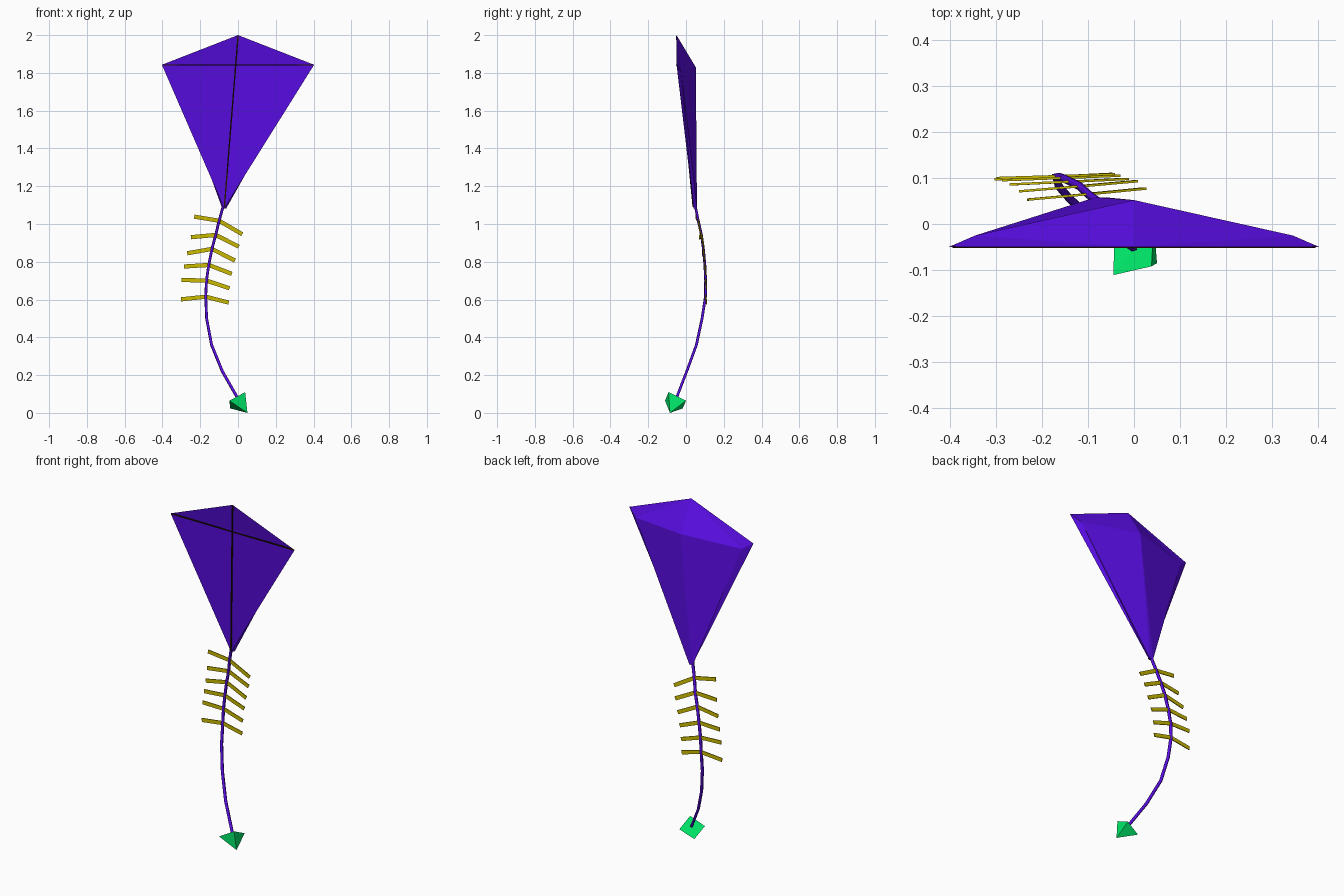
import bpy, bmesh
from mathutils import Vector

if "Cube" in bpy.data.objects:
    bpy.data.objects.remove(bpy.data.objects["Cube"])


def material(name, rgb):
    m = bpy.data.materials.new(name)
    m.diffuse_color = (*rgb, 1)
    m.use_nodes = True
    m.node_tree.nodes["Principled BSDF"].inputs["Base Color"].default_value = m.diffuse_color
    return m


PURPLE = material("purple cloth", (0.105, 0.004, 0.8))
YELLOW = material("olive yellow ribbon", (0.60, 0.50, 0.0))
GREEN = material("green weight", (0.0, 0.8, 0.14))
DARK = material("dark brown spar", (0.02, 0.006, 0.0))


def solid(name, verts, faces, mat):
    mesh = bpy.data.meshes.new(name)
    mesh.from_pydata(verts, [], faces)
    bm = bmesh.new()
    bm.from_mesh(mesh)
    bmesh.ops.recalc_face_normals(bm, faces=bm.faces)
    bm.to_mesh(mesh)
    bm.free()
    mesh.materials.append(mat)
    ob = bpy.data.objects.new(name, mesh)
    bpy.context.collection.objects.link(ob)
    return ob


def bar(name, a, b, width, depth, mat):
    """Flat rectangular bar from a to b; depth runs along y."""
    a, b = Vector(a), Vector(b)
    d = (b - a).normalized()
    across = d.cross(Vector((0, 1, 0))).normalized()
    w, t = across * width / 2, across.cross(d) * depth / 2
    verts = [p + s for p in (a, b) for s in (w + t, w - t, -w - t, -w + t)]
    faces = [(0, 1, 2, 3), (7, 6, 5, 4)]
    faces += [(i, i + 4, (i + 1) % 4 + 4, (i + 1) % 4) for i in range(4)]
    return solid(name, verts, faces, mat)


# Kite sail: shallow front, ridged back, narrow bevel facets beside the tips
sail = [(0, -.05, 2.0), (0, -.02, 1.84), (-.073, .04, 1.083), (0, .052, 1.83)]
for s in (-1, 1):
    sail += [(.403 * s, -.05, 1.843), (.345 * s, -.025, 1.805),
             (-.073 + .011 * s, .058, 1.083)]
faces = []
for tip, inner, foot in ((4, 5, 6), (7, 8, 9)):
    faces += [(0, tip, 1), (1, tip, 2), (0, inner, tip), (0, 3, inner),
              (tip, inner, 2), (inner, foot, 2), (inner, 3, foot)]
faces += [(3, 6, 9), (2, 6, 9)]
solid("kite_sail", sail, faces, PURPLE)

# Crossed spars on the front
bar("cross_spar", (-.394, -.05, 1.842), (.394, -.05, 1.842), .007, .004, DARK)
bar("long_spar", (0, -.051, 1.994), (-.072, .037, 1.09), .007, .005, DARK)

# Tail string
path = [(-.074, .046, 1.11), (-.10, .065, 1.017), (-.118, .082, .942),
        (-.138, .092, .868), (-.155, .100, .783), (-.167, .104, .70),
        (-.171, .103, .615), (-.166, .085, .50), (-.14, .055, .36),
        (-.083, .004, .22), (0, -.052, .075)]
curve = bpy.data.curves.new("tail_string", "CURVE")
curve.dimensions = "3D"
curve.bevel_depth = .009
curve.bevel_resolution = 0
curve.use_fill_caps = True
spline = curve.splines.new("POLY")
spline.points.add(len(path) - 1)
for p, co in zip(spline.points, path):
    p.co = (*co, 1)
curve.materials.append(PURPLE)
bpy.context.collection.objects.link(bpy.data.objects.new("tail_string", curve))

# Ribbon pairs: height offset of left tip, right tip, and y swing
swings = [(.022, -.071, .012), (-.012, -.062, .011), (-.023, -.062, .006),
          (-.008, -.047, .005), (.004, -.04, .004), (-.014, -.031, .006)]
for i, (left, right, dy) in enumerate(swings):
    c = Vector(path[i + 1])
    bar(f"left_ribbon_{i + 1}", c, c + Vector((-.131, -dy, left)), .022, .005, YELLOW)
    bar(f"right_ribbon_{i + 1}", c, c + Vector((.122, dy, right)), .022, .005, YELLOW)

# Pyramid weight at the end of the tail
solid("tail_weight",
      [(-.045, -.111, .065), (.038, -.092, .11), (.043, 0, .065),
       (-.042, -.017, .024), (.05, -.085, 0)],
      [(0, 1, 2), (0, 2, 3), (0, 1, 4), (1, 2, 4), (2, 3, 4), (3, 0, 4)], GREEN)
